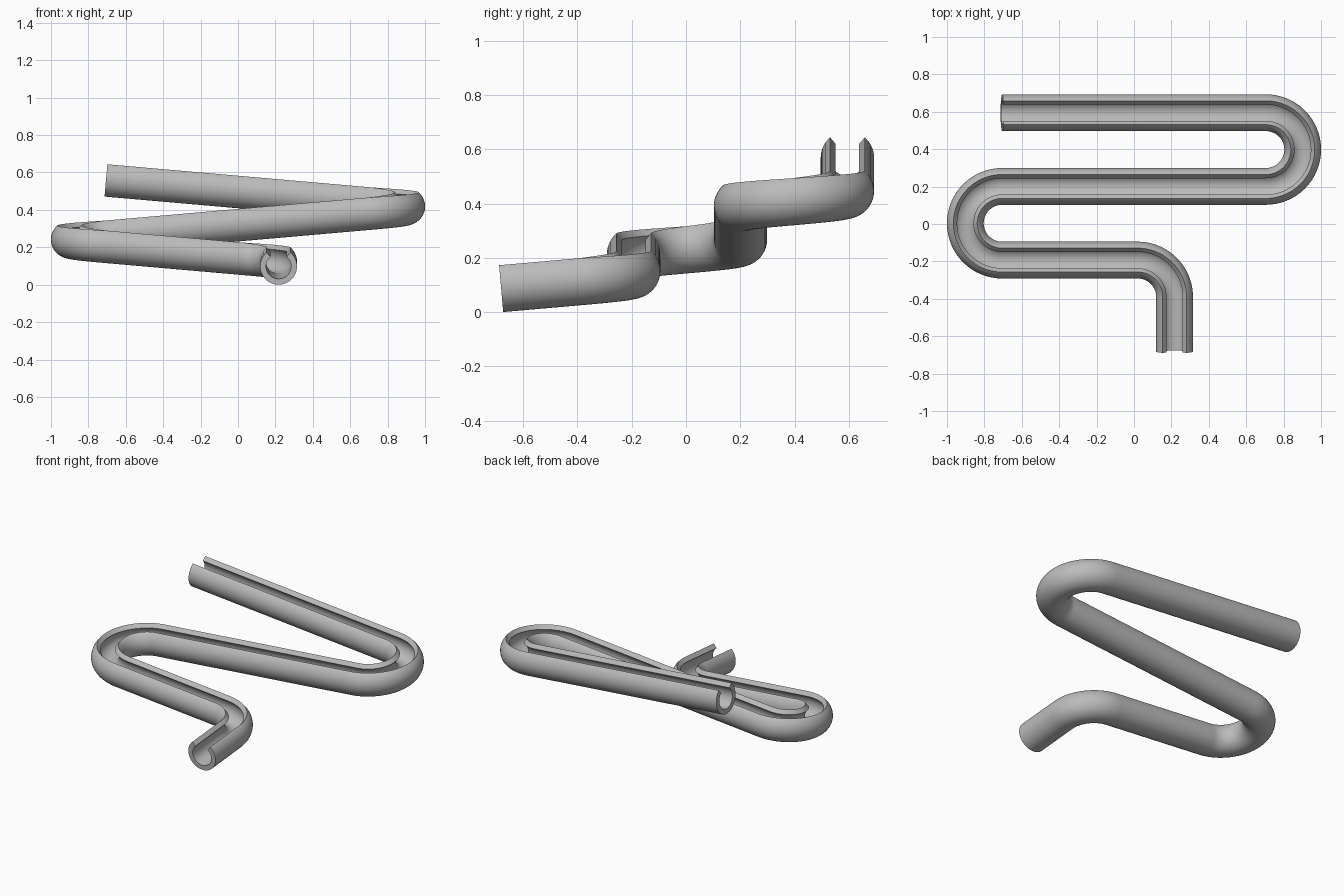
import bpy, bmesh
from math import sin, cos, tan, radians, pi
from mathutils import Vector

cube = bpy.data.objects.get("Cube")
if cube:
    bpy.data.objects.remove(cube, do_unlink=True)

OUTER, INNER = 0.0984, 0.067       # tube radii
BEND = 0.197                       # bend radius of the centre line
SLOPE = radians(5)                 # steady climb along the run
GAP = radians(40.5)                # half of the open top
SIDES, BEND_STEPS = 40, 32

# Route: ("run", length) or ("turn", angle)
route = [("run", 0.2925), ("turn", pi / 2), ("run", 0.725), ("turn", -pi),
         ("run", 1.41), ("turn", pi), ("run", 1.41)]


def walk(start, heading):
    """Centre-line points with their heading, climbing at a constant slope."""
    pos, stations = Vector(start), [(Vector(start), heading)]
    for kind, amount in route:
        if kind == "run":
            pos = pos + amount * Vector((cos(heading), sin(heading), tan(SLOPE)))
            stations.append((pos, heading))
            continue
        sign = 1 if amount > 0 else -1
        to_centre = Vector((-sin(heading), cos(heading), 0)) * sign * BEND
        centre, base = pos + to_centre, heading
        for i in range(1, BEND_STEPS + 1):
            turned = amount * i / BEND_STEPS
            heading = base + turned
            spoke = Vector((sin(heading), -cos(heading), 0)) * sign * BEND
            rise = BEND * abs(turned) * tan(SLOPE)
            pos = centre + spoke + Vector((0, 0, rise))
            stations.append((pos, heading))
    return stations


# Open ring section: outer arc one way, inner arc back
angles = [GAP + (2 * pi - 2 * GAP) * i / SIDES for i in range(SIDES + 1)]
section = [(OUTER * sin(a), OUTER * cos(a)) for a in angles]
section += [(INNER * sin(a), INNER * cos(a)) for a in reversed(angles)]

# Sweep the section along the route
bm = bmesh.new()
rings = []
for pos, h in walk((0.217, -0.6825, OUTER * cos(SLOPE)), pi / 2):
    side = Vector((sin(h), -cos(h), 0))
    up = Vector((-cos(h) * sin(SLOPE), -sin(h) * sin(SLOPE), cos(SLOPE)))
    rings.append([bm.verts.new(pos + side * u + up * v) for u, v in section])
n = len(section)
for a, b in zip(rings, rings[1:]):
    for i in range(n):
        j = (i + 1) % n
        bm.faces.new((a[i], a[j], b[j], b[i]))

# Close both ends with quads across the wall
for ring in (rings[0], rings[-1]):
    for i in range(SIDES):
        bm.faces.new((ring[i], ring[i + 1], ring[n - 2 - i], ring[n - 1 - i]))
bmesh.ops.recalc_face_normals(bm, faces=bm.faces)

mesh = bpy.data.meshes.new("winding_channel")
bm.to_mesh(mesh)
bm.free()
channel = bpy.data.objects.new("winding_channel", mesh)
bpy.context.collection.objects.link(channel)

# Plain grey material
grey = bpy.data.materials.new("plain_grey")
grey.use_nodes = True
colour = (0.5, 0.5, 0.5, 1)
grey.diffuse_color = colour
grey.node_tree.nodes["Principled BSDF"].inputs["Base Color"].default_value = colour
mesh.materials.append(grey)

# Smooth shading with crisp lips and ends
bpy.ops.object.select_all(action='DESELECT')
channel.select_set(True)
bpy.context.view_layer.objects.active = channel
bpy.ops.object.shade_smooth_by_angle(angle=radians(30))
